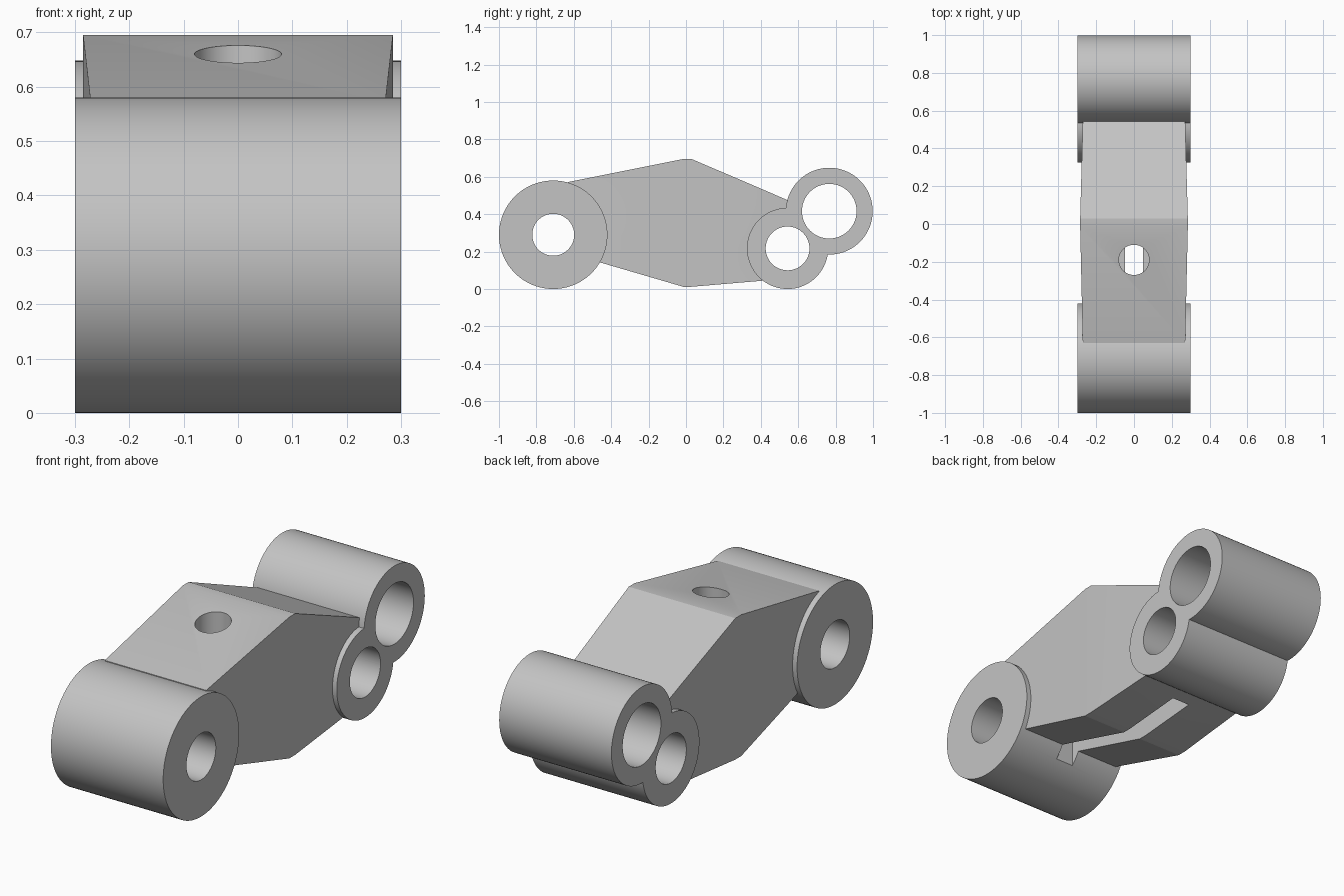
import bpy, bmesh, math
from mathutils import Matrix

cube = bpy.data.objects.get("Cube")
if cube:
    bpy.data.objects.remove(cube, do_unlink=True)

grey = bpy.data.materials.new("plain grey")
grey.use_nodes = True
colour = (0.55, 0.55, 0.55, 1)
grey.diffuse_color = colour
grey.node_tree.nodes["Principled BSDF"].inputs["Base Color"].default_value = colour


def make_object(name, bm):
    bmesh.ops.recalc_face_normals(bm, faces=bm.faces)
    mesh = bpy.data.meshes.new(name)
    bm.to_mesh(mesh)
    bm.free()
    mesh.materials.append(grey)
    ob = bpy.data.objects.new(name, mesh)
    bpy.context.collection.objects.link(ob)
    return ob


def cylinder(name, radius, length, centre, axis="X", sides=96):
    bm = bmesh.new()
    turn = Matrix.Rotation(math.pi / 2, 4, "Y") if axis == "X" else Matrix()
    bmesh.ops.create_cone(bm, cap_ends=True, segments=sides, radius1=radius, radius2=radius,
                          depth=length, matrix=Matrix.Translation(centre) @ turn)
    return make_object(name, bm)


def slab(name, sections):
    """Loft rectangles given as (y, bottom, top, half width)."""
    bm = bmesh.new()
    rings = [[bm.verts.new((x, y, z)) for x, z in ((-w, lo), (w, lo), (w, hi), (-w, hi))]
             for y, lo, hi, w in sections]
    for a, b in zip(rings, rings[1:]):
        for i in range(4):
            j = (i + 1) % 4
            bm.faces.new((a[i], a[j], b[j], b[i]))
    bm.faces.new(rings[0])
    bm.faces.new(rings[-1])
    return make_object(name, bm)


def boolean(target, tool, operation):
    mod = target.modifiers.new(operation.lower(), "BOOLEAN")
    mod.operation = operation
    mod.solver = "EXACT"
    mod.object = tool
    bpy.context.view_layer.objects.active = target
    bpy.ops.object.modifier_apply(modifier=mod.name)
    bpy.data.objects.remove(tool, do_unlink=True)


# Tapered arm body, widest at the middle
arm = slab("linkage_arm", [
    (-0.63, 0.192, 0.572, 0.271),
    (-0.015, 0.012, 0.695, 0.285),
    (0.03, 0.012, 0.695, 0.285),
    (0.43, 0.046, 0.524, 0.274),
    (0.545, 0.056, 0.474, 0.271),
])

# Cross tubes: (y, z, outer radius, bore radius)
tubes = {
    "front_tube": (-0.71, 0.29, 0.29, 0.112),
    "rear_lower_tube": (0.543, 0.217, 0.217, 0.117),
    "rear_upper_tube": (0.766, 0.416, 0.232, 0.146),
}
for name, (y, z, outer, bore) in tubes.items():
    boolean(arm, cylinder(name, outer, 0.6, (0, y, z)), "UNION")
for name, (y, z, outer, bore) in tubes.items():
    boolean(arm, cylinder(name + "_bore", bore, 0.8, (0, y, z)), "DIFFERENCE")

# Slot in the underside and the top hole that opens into it
slot = slab("slot_cutter", [(-0.505, -0.1, 0.42, 0.048), (0.34, -0.1, 0.42, 0.048)])
boolean(arm, slot, "DIFFERENCE")
hole = cylinder("hole_cutter", 0.08, 0.6, (0, -0.19, 0.68), axis="Z", sides=64)
boolean(arm, hole, "DIFFERENCE")

# Smooth tubes with crisp edges
bpy.ops.object.select_all(action="DESELECT")
arm.select_set(True)
bpy.context.view_layer.objects.active = arm
bpy.ops.object.shade_smooth_by_angle(angle=math.radians(12))
